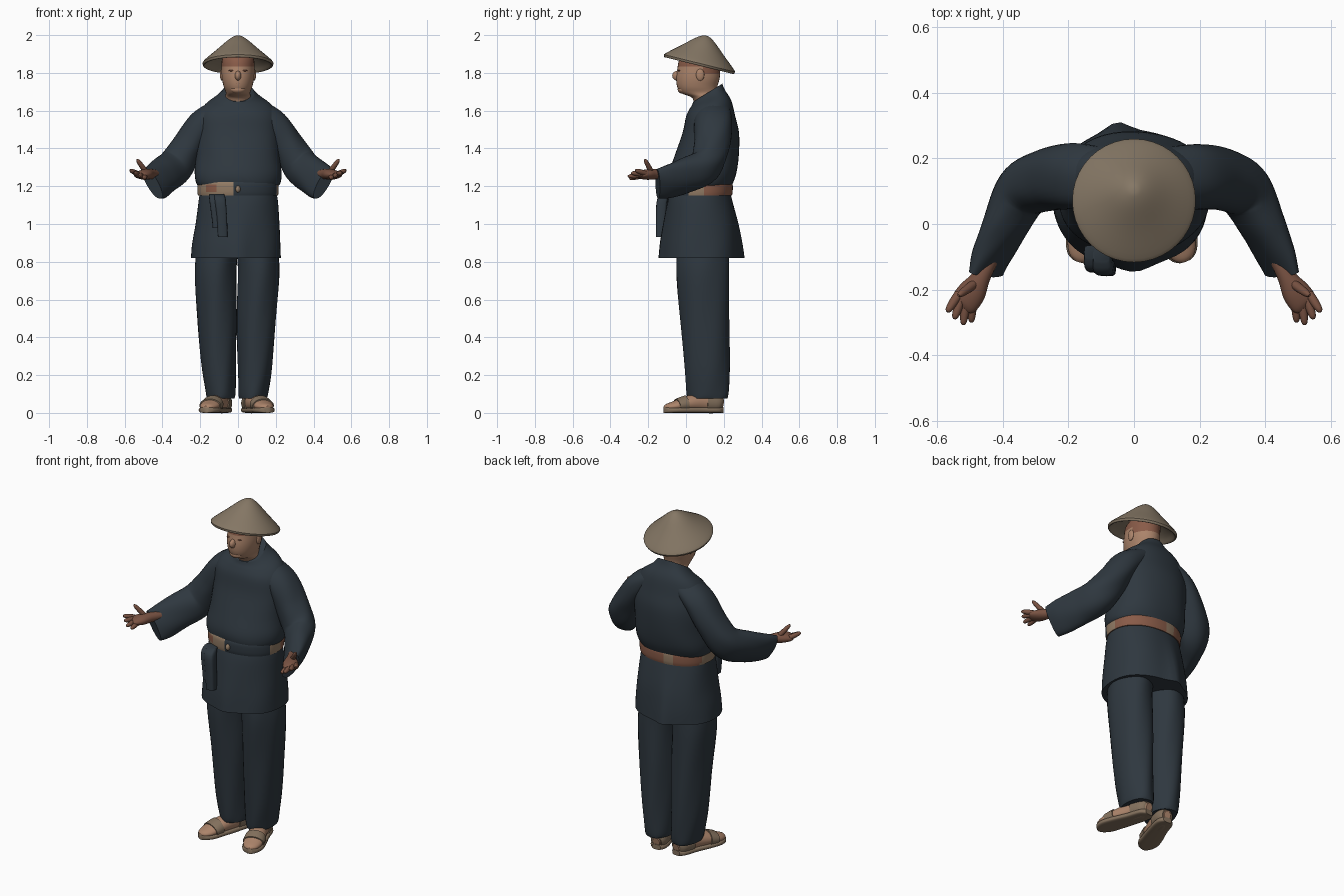
import bpy, bmesh, math
from mathutils import Vector

if "Cube" in bpy.data.objects:
    bpy.data.objects.remove(bpy.data.objects["Cube"])


def material(name, rgb):
    m = bpy.data.materials.new(name)
    m.diffuse_color = (*rgb, 1)
    m.use_nodes = True
    m.node_tree.nodes["Principled BSDF"].inputs["Base Color"].default_value = m.diffuse_color
    return m


NAVY = material("dark navy cloth", (0.028, 0.039, 0.050))
STRAW = material("straw", (0.235, 0.185, 0.130))
SKIN = material("face skin", (0.41, 0.23, 0.145))
HAND = material("hand skin", (0.19, 0.085, 0.055))
RUST = material("reddish brown", (0.25, 0.105, 0.065))
TAN = material("belt tan", (0.29, 0.20, 0.13))
SANDAL = material("sandal leather", (0.23, 0.165, 0.11))
UP = Vector((0, 0, 1))


def spline(rings, sub):
    """Smooth interpolation through the given rings."""
    pts = [list(r) + [0] * (6 - len(r)) for r in rings]
    out = []
    for i in range(len(pts) - 1):
        p0, p1, p2, p3 = pts[max(i - 1, 0)], pts[i], pts[i + 1], pts[min(i + 2, len(pts) - 1)]
        for k in range(sub):
            t = k / sub
            out.append([0.5 * (2 * b + (c - a) * t + (2 * a - 5 * b + 4 * c - d) * t * t
                               + (3 * b - a - 3 * c + d) * t ** 3)
                        for a, b, c, d in zip(p0, p1, p2, p3)])
    return out + [pts[-1]]


def finish(ob, mats, angle=40):
    for m in mats:
        ob.data.materials.append(m)
    bpy.ops.object.select_all(action='DESELECT')
    ob.select_set(True)
    bpy.context.view_layer.objects.active = ob
    bpy.ops.object.shade_smooth_by_angle(angle=math.radians(angle))
    return ob


def loft(name, rings, mats, n=32, path=False, power=2.0, sub=4, ripple=0, warp=None, paint=None):
    """Skin rings (x, y, z, half width, half depth, tilt), level or across a path."""
    rs = spline(rings, sub)
    bm = bmesh.new()
    loops = []
    for i, (x, y, z, a, b, tilt) in enumerate(rs):
        c = Vector((x, y, z))
        if path:
            t = Vector(rs[min(i + 1, len(rs) - 1)][:3]) - Vector(rs[max(i - 1, 0)][:3])
            u = t.cross(UP).normalized()
            v = u.cross(t).normalized() - u * tilt
        else:
            u, v = Vector((1, 0, 0)), Vector((0, 1, tilt))
        loop = []
        for k in range(n):
            th = 2 * math.pi * k / n
            f = 1 + ripple * math.sin(5 * th + 0.35 * i)
            cs, sn = math.cos(th), math.sin(th)
            px = math.copysign(abs(cs) ** (2 / power), cs) * a * f
            py = math.copysign(abs(sn) ** (2 / power), sn) * b * f
            p = c + u * px + v * py
            loop.append(bm.verts.new(warp(p) if warp else p))
        loops.append(loop)
    for l0, l1 in zip(loops, loops[1:]):
        for k in range(n):
            bm.faces.new((l0[k], l0[(k + 1) % n], l1[(k + 1) % n], l1[k]))
    bm.faces.new(loops[0])
    bm.faces.new(loops[-1])
    bmesh.ops.recalc_face_normals(bm, faces=bm.faces)
    if paint:
        for f in bm.faces:
            f.material_index = paint(f.calc_center_median())
    me = bpy.data.meshes.new(name)
    bm.to_mesh(me)
    bm.free()
    ob = bpy.data.objects.new(name, me)
    bpy.context.collection.objects.link(ob)
    return finish(ob, mats)


def ball(name, loc, size, mat, rot=(0, 0, 0)):
    bpy.ops.mesh.primitive_uv_sphere_add(segments=20, ring_count=12, location=loc, rotation=rot)
    ob = bpy.context.object
    ob.name, ob.scale = name, size
    return finish(ob, [mat], 60)


# Conical hat, tipped back, with a hollow underside
T = -0.245
loft("straw_hat", [(0, .07 - T * h, 1.845 + h, r, r, T) for h, r in
                   [(.06, .085), (.02, .15), (-.006, .178), (.002, .187), (.016, .180),
                    (.075, .112), (.125, .055), (.147, .022), (.152, .004)]], [STRAW], n=40)

# Head and neck: darker cap of hair above the face and at the back
loft("head", [(0, .115, 1.60, .07, .07), (0, .11, 1.665, .07, .075), (0, .073, 1.693, .064, .098),
              (0, .060, 1.725, .075, .106), (0, .063, 1.77, .085, .115), (0, .067, 1.82, .087, .113),
              (0, .075, 1.88, .082, .105), (0, .09, 1.92, .045, .055)], [SKIN, RUST],
     paint=lambda c: int(c.z > 1.838 or (c.y > .09 and c.z > 1.795)))
ball("nose", (0, -.046, 1.785), (.017, .027, .026), SKIN)
ball("mouth", (0, -.037, 1.743), (.024, .013, .005), RUST)
ball("chin", (0, -.017, 1.712), (.04, .027, .022), SKIN)
for s in (-1, 1):
    ball("ear", (s * .085, .075, 1.79), (.011, .022, .032), SKIN)
    ball("eye", (s * .034, -.037, 1.812), (.016, .006, .004), RUST)

# Tunic body, blousing over the belt
loft("tunic_body", [(0, .08, 1.19, .20, .155), (0, .08, 1.215, .222, .168), (0, .09, 1.27, .230, .178),
                    (0, .11, 1.36, .222, .170), (0, .13, 1.48, .222, .150), (0, .13, 1.57, .215, .130),
                    (0, .13, 1.632, .175, .11, .2), (0, .12, 1.67, .115, .087, .45),
                    (0, .115, 1.695, .085, .077, .62)],
     [NAVY], n=48, power=2.2, ripple=.008)


# Tunic skirt with a front overlap and a back fold
def fold(p):
    t = max(0, min(1, (1.15 - p.z) / .33))
    if p.y > .15:
        p.y += .026 * t * math.exp(-((p.x + .05) / .045) ** 2)
    elif p.y < 0:
        p.y -= .022 * t * math.exp(-(p.x / .06) ** 2)
    return p


loft("tunic_skirt", [(0, .075, 1.18, .20, .155), (0, .075, 1.12, .21, .17), (-.003, .08, 1.0, .222, .19),
                     (-.008, .08, .90, .233, .201), (-.01, .08, .82, .238, .205)],
     [NAVY], n=64, power=2.25, ripple=.006, warp=fold)


# Belt: tan, reddish and cloth-covered stretches around the waist
def belt_colour(c):
    a = math.degrees(math.atan2(c.y - .075, c.x))
    if -100 < a < -15:
        return 2
    return int(5 < a < 95 or 118 < a < 160 or (-146 < a < -130 and 1.17 < c.z < 1.21))


loft("belt", [(0, .077, 1.15, .212, .166), (0, .077, 1.17, .215, .17), (0, .077, 1.21, .215, .17),
              (0, .077, 1.23, .208, .162)], [TAN, RUST, NAVY], n=72, power=2.2, paint=belt_colour)
ball("belt_knot", (0, -.097, 1.185), (.013, .014, .018), TAN)

# Hanging sash ends at the front
for x, y, bottom in ((-.085, -.125, .93), (-.112, -.115, .98)):
    loft("sash_end", [(x - .015, y + .03, 1.16, .025, .02), (x - .01, y, 1.13, .03, .028),
                      (x, y - .008, 1.03, .027, .026), (x + .004, y - .01, bottom, .026, .024)],
         [NAVY], n=16, power=4)

for s in (-1, 1):
    # Wide sleeves, bent forward at the elbow, with slanted hanging cuffs
    arm = [(.10, .145, 1.60, .09, .06), (.19, .145, 1.53, .10, .076), (.268, .135, 1.41, .095, .085),
           (.335, .10, 1.305, .085, .095, .1), (.39, .0, 1.258, .068, .095, .2),
           (.430, -.09, 1.226, .052, .09, .35), (.452, -.15, 1.212, .036, .08, .45)]
    loft("sleeve", [(s * r[0], *r[1:5], s * (r[5] if len(r) > 5 else 0)) for r in arm],
         [NAVY], path=True, sub=6, ripple=.018)

    # Open hand, palm up
    palm = [(.44, -.11, 1.262, .026, .026), (.465, -.16, 1.264, .028, .027), (.492, -.205, 1.262, .042, .028),
            (.516, -.238, 1.260, .043, .021), (.526, -.25, 1.26, .034, .012)]
    loft("palm", [(s * r[0], *r[1:]) for r in palm], [HAND], n=20, path=True)
    digits = [((.540, -.222, 1.27), (.570, -.268, 1.285)), ((.53, -.235, 1.265), (.548, -.29, 1.270)),
              ((.513, -.24, 1.258), (.521, -.308, 1.252)), ((.493, -.238, 1.254), (.496, -.300, 1.240)),
              ((.490, -.185, 1.28), (.535, -.218, 1.342))]
    for p, q in digits:
        p, q = Vector(p), Vector(q)
        rings = [(*p.lerp(q, t), r, r) for t, r in
                 ((-.2, .014), (.4, .0135), (.85, .010), (1, .004))]
        loft("finger", [(s * r[0], *r[1:]) for r in rings], [HAND], n=12, path=True, sub=3)

    # Loose trouser legs
    leg = [(.10, .09, .90, .11, .135), (.114, .09, .75, .110, .14), (.104, .1, .5, .104, .13),
           (.096, .11, .25, .091, .12), (.087, .115, .11, .079, .112), (.085, .115, .075, .073, .105)]
    loft("trouser_leg", [(s * r[0] - .006, *r[1:]) for r in leg], [NAVY], sub=6, ripple=.018)

    # Turned-out feet in sandals
    foot = [(.065, .197, .045, .02, .025), (.07, .165, .05, .042, .045), (.095, .08, .055, .047, .05),
            (.125, 0, .047, .052, .04), (.145, -.06, .036, .052, .027), (.158, -.1, .03, .034, .018),
            (.163, -.115, .028, .010, .008)]
    foot = [(s * r[0] - .007, *r[1:]) for r in foot]
    loft("foot", foot, [SKIN], n=24, path=True)
    loft("sandal_sole", [(x, y, .015, a + .006, .015) for x, y, z, a, b in foot],
         [SANDAL], n=24, path=True, power=3.5)
    loft("ankle", [(s * .083 - .005, .115, z, .04, .05) for z in (.04, .14)], [SKIN], n=20, sub=1)
    smooth = spline(foot, 4)
    for name, i, j in (("heel_strap", 1, 8), ("toe_strap", 12, 16)):
        loft(name, [(x, y, z, a + .006, b + .006) for x, y, z, a, b, _ in smooth[i:j]],
             [SANDAL], n=24, path=True, sub=1)
